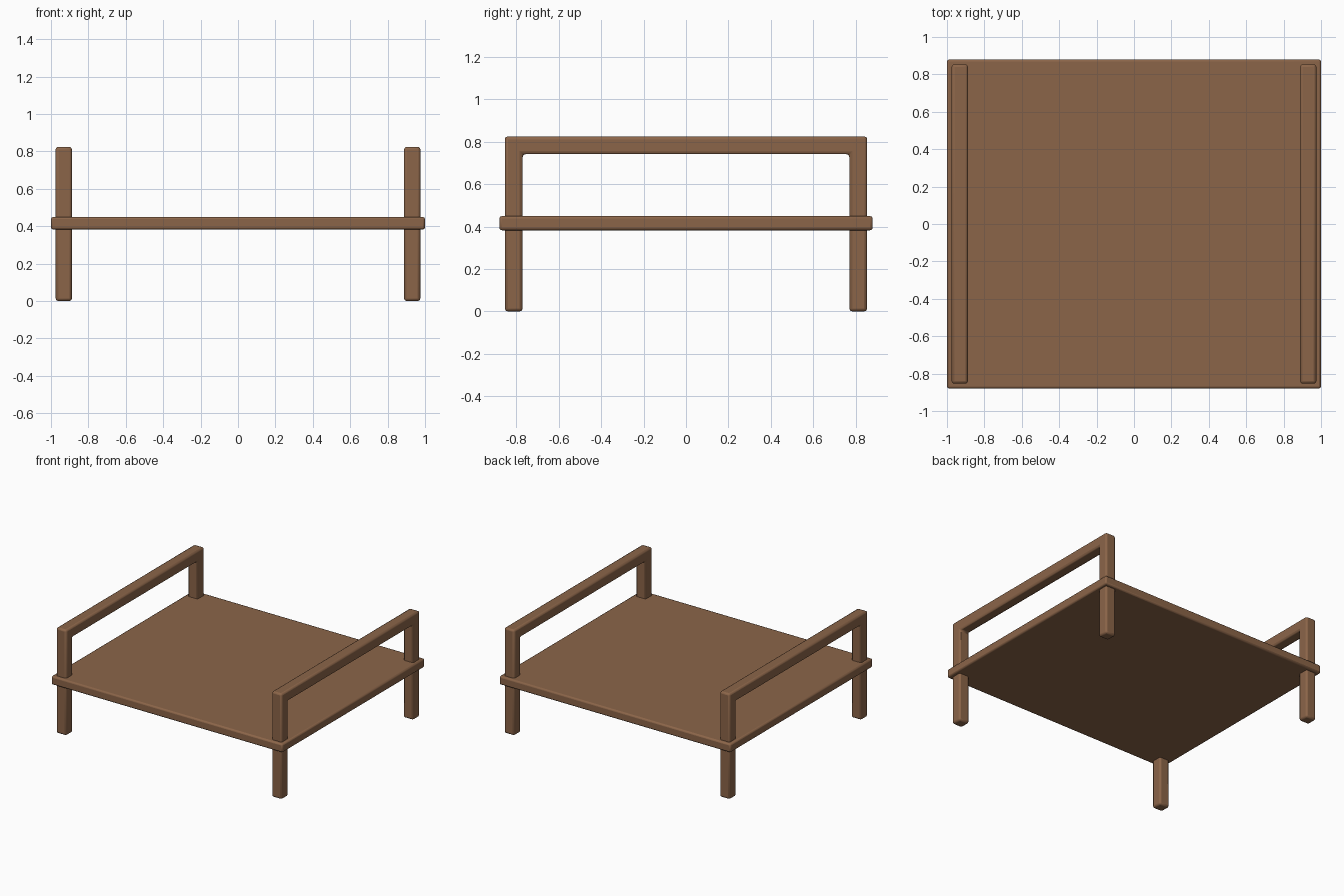
import bpy, bmesh, math

if "Cube" in bpy.data.objects:
    bpy.data.objects.remove(bpy.data.objects["Cube"])

wood = bpy.data.materials.new("brown wood")
wood.diffuse_color = (0.26, 0.13, 0.066, 1)
wood.use_nodes = True
wood.node_tree.nodes["Principled BSDF"].inputs["Base Color"].default_value = wood.diffuse_color


def finish(name, bm, bevel):
    """Turn a bmesh into a softly bevelled wooden part."""
    bmesh.ops.recalc_face_normals(bm, faces=bm.faces)
    me = bpy.data.meshes.new(name)
    bm.to_mesh(me)
    bm.free()
    me.materials.append(wood)
    ob = bpy.data.objects.new(name, me)
    bpy.context.collection.objects.link(ob)
    mod = ob.modifiers.new("soft edges", 'BEVEL')
    mod.width = bevel
    mod.segments = 2
    mod.limit_method = 'ANGLE'
    bpy.ops.object.select_all(action='DESELECT')
    ob.select_set(True)
    bpy.context.view_layer.objects.active = ob
    bpy.ops.object.shade_smooth_by_angle(angle=math.radians(30))
    return ob


# Flat platform
bm = bmesh.new()
bmesh.ops.create_cube(bm, size=1)
for v in bm.verts:
    v.co = (v.co.x * 2.0, v.co.y * 1.76, 0.416 + v.co.z * 0.067)
finish("platform", bm, 0.012)

# Upside-down U frames: two legs and a top rail in one profile, per side
OUT, INN, TOP, RAIL = 0.854, 0.77, 0.825, 0.741
profile = [(-OUT, 0), (-OUT, TOP), (OUT, TOP), (OUT, 0),
           (INN, 0), (INN, RAIL), (-INN, RAIL), (-INN, 0)]
for side, name in ((-1, "left_leg_frame"), (1, "right_leg_frame")):
    bm = bmesh.new()
    face = bm.faces.new([bm.verts.new((side * 0.888, y, z)) for y, z in profile])
    ext = bmesh.ops.extrude_face_region(bm, geom=[face], use_keep_orig=True)
    moved = [g for g in ext["geom"] if isinstance(g, bmesh.types.BMVert)]
    bmesh.ops.translate(bm, verts=moved, vec=(side * 0.087, 0, 0))
    finish(name, bm, 0.014)
